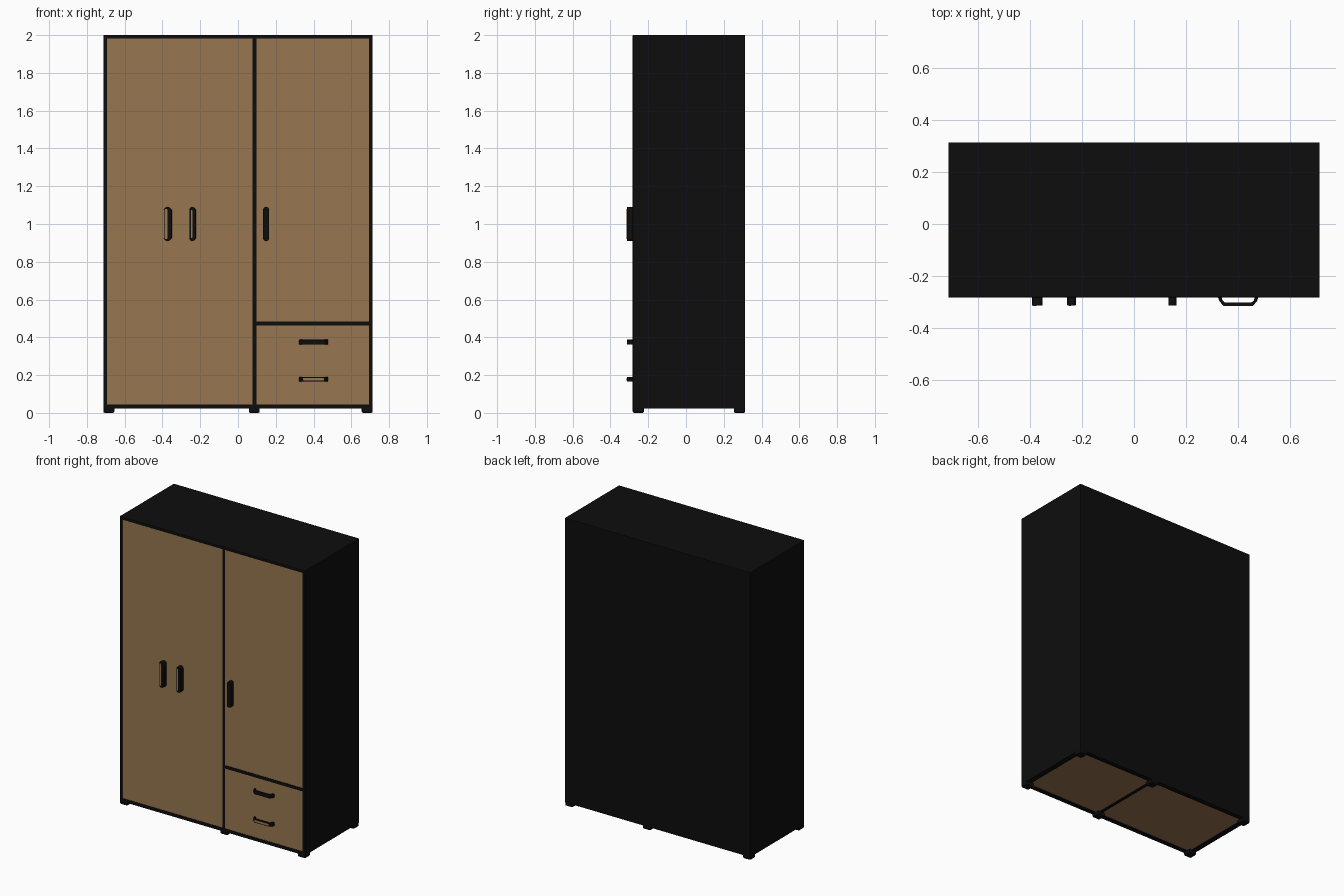
import bpy, bmesh, math
from mathutils import Vector

cube = bpy.data.objects.get("Cube")
if cube:
    bpy.data.objects.remove(cube, do_unlink=True)


def material(name, colour):
    m = bpy.data.materials.new(name)
    m.use_nodes = True
    m.diffuse_color = (*colour, 1)
    bsdf = m.node_tree.nodes["Principled BSDF"]
    bsdf.inputs["Base Color"].default_value = (*colour, 1)
    bsdf.inputs["Roughness"].default_value = 0.8
    return m


BLACK = material("matt black", (0.004, 0.004, 0.004))
WOOD = material("light brown wood", (0.31, 0.18, 0.08))


def finish(name, bm, mat, bevel=0):
    bmesh.ops.recalc_face_normals(bm, faces=bm.faces)
    mesh = bpy.data.meshes.new(name)
    bm.to_mesh(mesh)
    bm.free()
    mesh.materials.append(mat)
    ob = bpy.data.objects.new(name, mesh)
    bpy.context.collection.objects.link(ob)
    if bevel:
        mod = ob.modifiers.new("soft edges", "BEVEL")
        mod.width, mod.segments = bevel, 2
    return ob


def box(name, x, y, z, mat=BLACK, bevel=0):
    """Box spanning the given (low, high) ranges."""
    bm = bmesh.new()
    bmesh.ops.create_cube(bm, size=1)
    for v in bm.verts:
        v.co = Vector([(a + b) / 2 + c * (b - a) for (a, b), c in zip((x, y, z), v.co)])
    return finish(name, bm, mat, bevel)


def prism(name, points, offset, mat=BLACK, bevel=0):
    """Flat outline pushed along an offset."""
    bm = bmesh.new()
    face = bm.faces.new([bm.verts.new(p) for p in points])
    new = bmesh.ops.extrude_face_region(bm, geom=[face])["geom"]
    bmesh.ops.translate(bm, vec=offset, verts=[g for g in new if isinstance(g, bmesh.types.BMVert)])
    return finish(name, bm, mat, bevel)


def pill(cx, cz, w, h, y):
    """Rounded slot outline facing the front."""
    r = min(w, h) / 2
    pts = []
    for i in range(16):
        a = math.tau * (i + 0.5) / 16
        c, s = math.cos(a), math.sin(a)
        pts.append((cx + math.copysign(w / 2 - r, c) + r * c, y,
                    cz + math.copysign(h / 2 - r, s) + r * s))
    return pts


W, FRONT, BACK = 0.713, -0.282, 0.313
BASE, TOP = 0.022, 2.0
DOOR = FRONT + 0.002
depth = (FRONT, BACK)

# Carcass boards
for side, s in (("left", 1), ("right", -1)):
    box(side + "_side_board", sorted((s * 0.693, s * W)), depth, (BASE, TOP), bevel=0.003)
box("top_board", (-W, W), depth, (1.981, TOP), bevel=0.003)
box("back_board", (-W, W), (0.29, BACK), (BASE, TOP), bevel=0.003)
box("divider", (0.078, 0.098), (FRONT, 0.295), (BASE, 1.99))
box("drawer_rail", (0.09, 0.70), (FRONT, 0.295), (0.463, 0.485))

# Base frame around the wooden floor panel
box("front_base_rail", (-0.70, 0.70), (FRONT, -0.25), (BASE, 0.045))
box("back_base_rail", (-0.70, 0.70), (0.28, 0.31), (BASE, 0.045))
for side, s in (("left", 1), ("right", -1)):
    box(side + "_base_rail", sorted((s * 0.675, s * 0.70)), (-0.27, 0.30), (BASE, 0.045))
box("floor_panel", (-0.68, 0.68), (-0.26, 0.29), (0.027, 0.045), WOOD)

# Feet
for place, x in (("right", -0.684), ("middle", 0.086), ("left", 0.684)):
    for end, y in (("front", FRONT + 0.03), ("back", BACK - 0.03)):
        box(f"{end}_{place}_foot", (x - 0.029, x + 0.029), (y - 0.03, y + 0.03),
            (0, 0.03), bevel=0.008)

# Doors and drawer front
inset = (DOOR, DOOR + 0.02)
box("large_door", (-0.693, 0.078), inset, (0.045, 1.981), WOOD)
box("small_door", (0.098, 0.693), inset, (0.485, 1.981), WOOD)
box("drawer_front", (0.098, 0.693), inset, (0.045, 0.463), WOOD)

# Upright door handles
REACH = -0.313
for place, x, w in (("outer", -0.371, 0.042), ("inner", -0.24, 0.034), ("small_door", 0.148, 0.032)):
    prism(place + "_handle", pill(x, 1.0, w, 0.18, DOOR), (0, REACH - DOOR, 0), bevel=0.003)
prism("outer_handle_inlay", pill(-0.381, 1.0, 0.015, 0.16, REACH), (0, -0.001, 0), WOOD)
prism("inner_handle_inlay", pill(-0.246, 1.0, 0.008, 0.15, REACH), (0, -0.001, 0), WOOD)

# Bowed drawer handles
half_bow = [(0.078, DOOR), (0.072, -0.296), (0.058, REACH)]
half_inside = [(0.052, -0.301), (0.060, -0.294), (0.064, DOOR)]
CX = 0.4
for place, z in (("upper", 0.375), ("lower", 0.178)):
    outer = [(CX + x, y) for x, y in half_bow] + [(CX - x, y) for x, y in reversed(half_bow)]
    inner = [(CX - x, y) for x, y in reversed(half_inside)] + [(CX + x, y) for x, y in half_inside]
    prism(place + "_drawer_handle", [(x, y, z - 0.013) for x, y in outer + inner],
          (0, 0, 0.026), bevel=0.003)
prism("lower_handle_inlay", pill(CX, 0.178, 0.112, 0.014, REACH), (0, -0.001, 0), WOOD)
